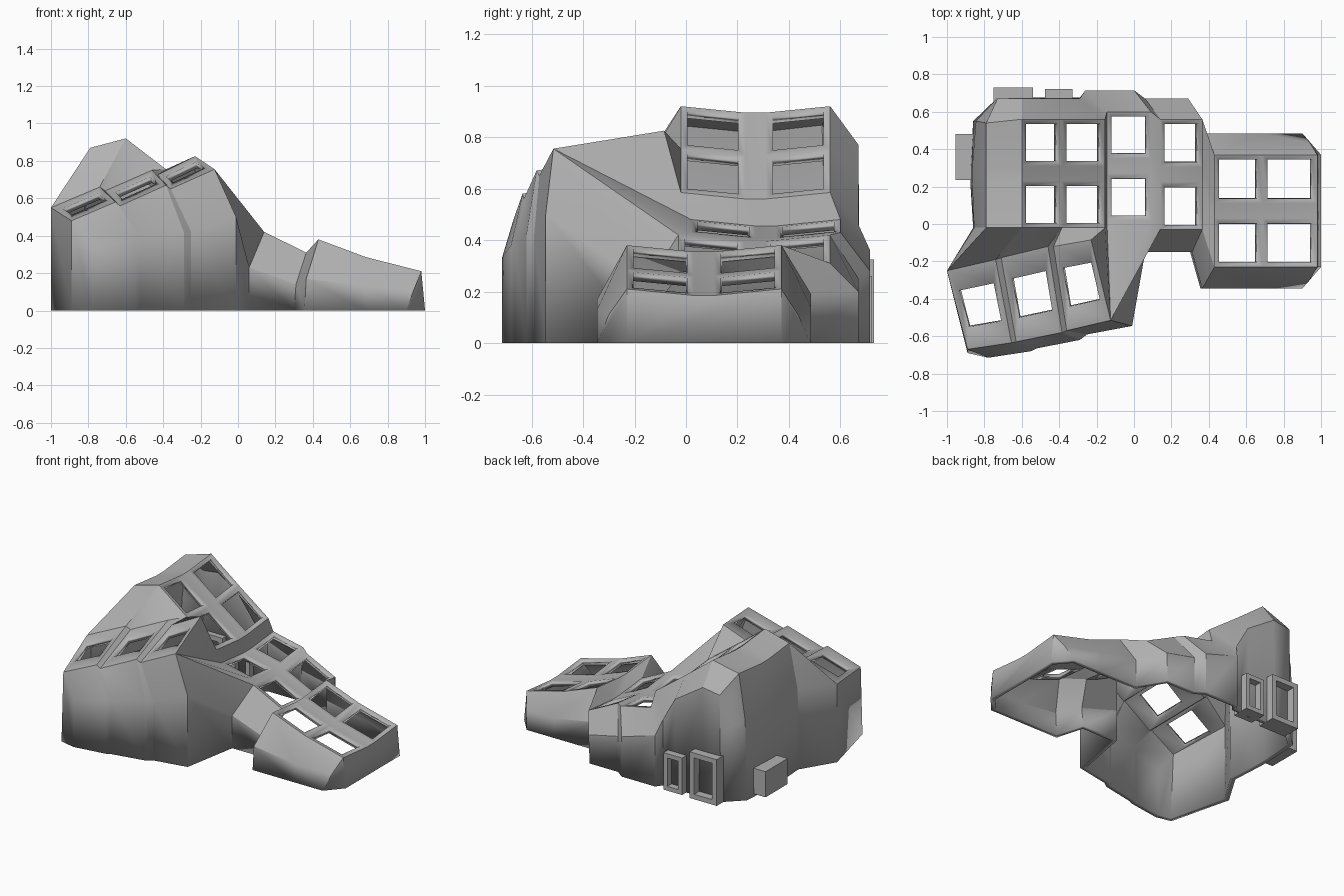
import bpy, bmesh
from mathutils import Vector as V

if "Cube" in bpy.data.objects:
    bpy.data.objects.remove(bpy.data.objects["Cube"])

grey = bpy.data.materials.new("plain grey")
grey.diffuse_color = (0.45, 0.45, 0.45, 1)
grey.use_nodes = True
grey.node_tree.nodes["Principled BSDF"].inputs["Base Color"].default_value = grey.diffuse_color

bm = bmesh.new()


def face(*pts):
    bm.faces.new([bm.verts.new(p) for p in pts])


def strip(a, b):
    """Quads between two point rows of equal length."""
    for i in range(len(a) - 1):
        face(a[i], a[i + 1], b[i + 1], b[i])


def key_cell(a, b, c, d, u, v):
    """Quad a-b-c-d with a square key opening left in its middle."""
    q = [V(p) for p in (a, b, c, d)]

    def at(s, t):
        return q[0].lerp(q[1], s).lerp(q[3].lerp(q[2], s), t)
    hole = [at(u, v), at(1 - u, v), at(1 - u, 1 - v), at(u, 1 - v)]
    for i in range(4):
        j = (i + 1) % 4
        face(q[i], q[j], hole[j], hole[i])


def finish(ob, angle=0.45):
    ob.data.materials.append(grey)
    bpy.ops.object.select_all(action='DESELECT')
    ob.select_set(True)
    bpy.context.view_layer.objects.active = ob
    bpy.ops.object.shade_smooth_by_angle(angle=angle)


# Key deck stations: x, rim height, front rim y, back rim y
deck = [(-0.79, 0.87, -0.02, 0.54), (-0.60, 0.92, -0.02, 0.56),
        (-0.385, 0.755, -0.02, 0.56), (-0.155, 0.585, -0.02, 0.56),
        (-0.145, 0.48, 0.02, 0.60), (0.09, 0.43, 0.02, 0.60),
        (0.14, 0.42, -0.03, 0.56), (0.365, 0.31, -0.03, 0.56),
        (0.43, 0.38, -0.23, 0.37), (0.685, 0.285, -0.23, 0.37),
        (0.98, 0.21, -0.23, 0.37)]
# Back wall: shoulder x, y, z and ground x, y
back = [(-0.73, 0.67, 0.75, -0.74, 0.67), (-0.60, 0.67, 0.77, -0.60, 0.675),
        (-0.385, 0.67, 0.63, -0.385, 0.675), (-0.29, 0.67, 0.46, -0.29, 0.675),
        (-0.26, 0.715, 0.36, -0.26, 0.715), (0.0, 0.715, 0.28, 0.0, 0.715),
        (0.06, 0.67, 0.25, 0.06, 0.67), (0.29, 0.67, 0.20, 0.28, 0.67),
        (0.39, 0.485, 0.19, 0.39, 0.485), (0.685, 0.485, 0.14, 0.685, 0.485),
        (0.94, 0.435, 0.11, 0.90, 0.485)]
rows = []
for x, z, y0, y1 in deck:
    mid = (y0 + y1) / 2
    rows.append([(x, y0, z), (x, mid - 0.04, z - 0.025),
                 (x, mid + 0.04, z - 0.025), (x, y1, z)])
rims = [r[0] for r in rows]
shoulder = [(b[0], b[1], b[2]) for b in back]
back_ground = [(b[3], b[4], 0) for b in back]

for i in range(len(rows) - 1):
    a, b = rows[i], rows[i + 1]
    if i in (1, 2, 4, 6, 8, 9):
        key_cell(a[0], b[0], b[1], a[1], 0.1, 0.1)
        face(a[1], b[1], b[2], a[2])
        key_cell(a[2], b[2], b[3], a[3], 0.1, 0.1)
    else:
        strip(a, b)
strip([r[3] for r in rows], shoulder)
strip(shoulder, back_ground)

# Front wall of the lower deck
front_mid = [(0.06, -0.15, 0.23), (0.31, -0.15, 0.14), (0.365, -0.345, 0.17),
             (0.685, -0.345, 0.13), (0.94, -0.30, 0.11)]
front_ground = [(0.06, -0.15, 0), (0.30, -0.15, 0), (0.355, -0.345, 0),
                (0.685, -0.345, 0), (0.90, -0.345, 0)]
strip(rims[6:], front_mid)
strip(front_mid, front_ground)

# End wall of the lower deck, with chamfered corners
end = rows[-1]
g0, g1 = (1, -0.23, 0), (1, 0.37, 0)
face(end[0], g0, g1, *end[:0:-1])
face(end[0], front_mid[-1], front_ground[-1], g0)
face(end[3], g1, back_ground[-1], shoulder[-1])

# Left side wall
side_top = [rows[0][0], rows[0][1], rows[0][2], rows[0][3], shoulder[0]]
side_mid = [(-0.855, -0.02, 0.56), (-0.865, 0.22, 0.56), (-0.865, 0.30, 0.56),
            (-0.845, 0.55, 0.56), (-0.735, 0.67, 0.5)]
side_ground = [(-0.86, -0.02, 0), (-0.875, 0.22, 0), (-0.875, 0.30, 0),
               (-0.86, 0.55, 0), (-0.735, 0.67, 0)]
strip(side_top, side_mid)
strip(side_mid, side_ground)

# Thumb cluster: three stepped key plates
tb = [(-1.0, -0.25, 0.55), (-0.74, -0.19, 0.66), (-0.71, -0.18, 0.64),
      (-0.46, -0.12, 0.75), (-0.43, -0.12, 0.725), (-0.23, -0.085, 0.825)]
tf = [(-0.89, -0.67, 0.48), (-0.655, -0.635, 0.58), (-0.63, -0.63, 0.56),
      (-0.385, -0.58, 0.67), (-0.36, -0.57, 0.65), (-0.125, -0.515, 0.755)]
tm = [(-0.78, -0.715, 0.33), (-0.55, -0.68, 0.38), (-0.52, -0.665, 0.38),
      (-0.29, -0.62, 0.42), (-0.25, -0.59, 0.42), (-0.01, -0.545, 0.5)]
tg = [(p[0], p[1], 0) for p in tm]
for i in range(5):
    if i % 2 == 0:
        key_cell(tb[i], tb[i + 1], tf[i + 1], tf[i], 0.13, 0.27)
    else:
        face(tb[i], tb[i + 1], tf[i + 1], tf[i])
strip(tf, tm)
strip(tm, tg)

# Thumb left wall and its joint with the side wall
tl, tlg = (-0.89, -0.69, 0), (-1.0, -0.25, 0)
face(tf[0], tm[0], tg[0], tl)
face(tb[0], tf[0], tl, tlg)
face(rims[0], tb[0], side_mid[0])
face(side_mid[0], tb[0], tlg, side_ground[0])

# Saddle between thumb cluster and main deck
face(tb[0], tb[1], rims[0])
face(tb[1], rims[1], rims[0])
face(tb[1], tb[2], rims[1])
face(tb[2], tb[3], rims[2], rims[1])
face(tb[3], tb[4], rims[2])
face(tb[4], tb[5], rims[3], rims[2])
face(tb[5], tf[5], rims[4], rims[3])
face(tf[5], rims[5], rims[4])
face(tf[5], rims[6], rims[5])
face(tf[5], tm[5], front_mid[0], rims[6])
face(tm[5], tg[5], front_ground[0], front_mid[0])

bmesh.ops.remove_doubles(bm, verts=bm.verts, dist=0.002)
bmesh.ops.recalc_face_normals(bm, faces=bm.faces)
if sum(f.normal.z * f.calc_area() for f in bm.faces) < 0:
    bmesh.ops.reverse_faces(bm, faces=bm.faces)
me = bpy.data.meshes.new("case_shell")
bm.to_mesh(me)
bm.free()
shell = bpy.data.objects.new("case_shell", me)
bpy.context.collection.objects.link(shell)
finish(shell)
mod = shell.modifiers.new("wall", 'SOLIDIFY')
mod.thickness = 0.035
mod.offset = -1
bpy.ops.object.modifier_move_to_index(modifier="wall", index=0)
bpy.ops.object.modifier_apply(modifier="wall")
for v in shell.data.vertices:
    if v.co.z < 0.02:
        v.co.z = 0


def box(name, lo, hi):
    lo, hi = V(lo), V(hi)
    bpy.ops.mesh.primitive_cube_add(size=1, location=(lo + hi) / 2)
    ob = bpy.context.object
    ob.name = name
    ob.scale = hi - lo
    bpy.ops.object.transform_apply(location=False, rotation=False, scale=True)
    ob.data.materials.append(grey)


def port_frame(name, x0, x1, y0, y1, h, t):
    """Rectangular socket frame open towards the back."""
    box(name + "_left", (x0, y0, 0), (x0 + t, y1, h))
    box(name + "_right", (x1 - t, y0, 0), (x1, y1, h))
    box(name + "_top", (x0 + t, y0, h - t), (x1 - t, y1, h))
    box(name + "_bottom", (x0 + t, y0, 0), (x1 - t, y1, t))


# Sockets on the back and left sides
port_frame("large_port", -0.75, -0.54, 0.60, 0.73, 0.325, 0.035)
port_frame("small_port", -0.475, -0.33, 0.60, 0.722, 0.26, 0.03)
box("side_block", (-0.955, 0.235, 0.02), (-0.85, 0.48, 0.2))
